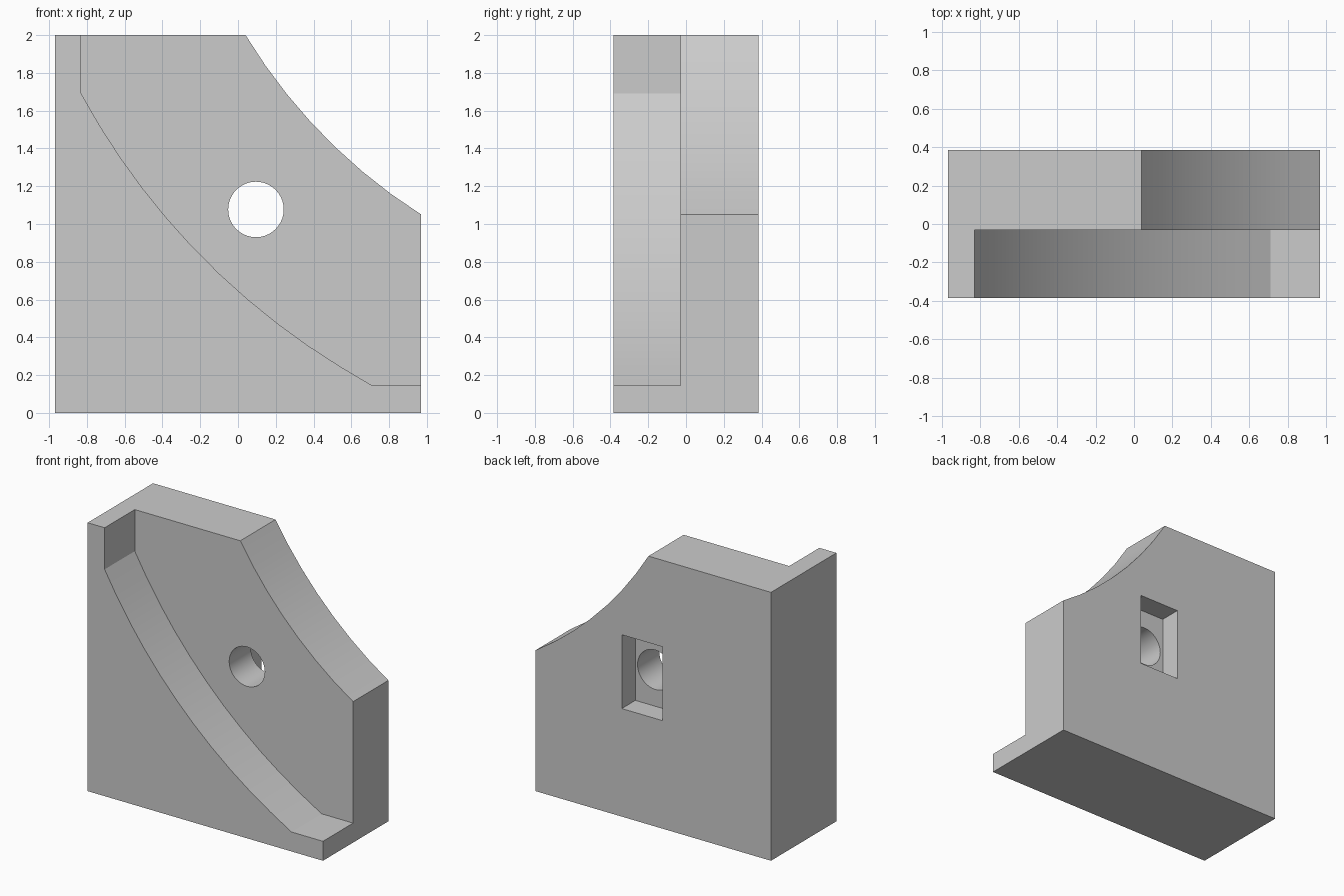
import bpy, bmesh, math

if "Cube" in bpy.data.objects:
    bpy.data.objects.remove(bpy.data.objects["Cube"])

grey = bpy.data.materials.new("light grey")
grey.use_nodes = True
grey.diffuse_color = (0.6, 0.6, 0.6, 1)
grey.node_tree.nodes["Principled BSDF"].inputs["Base Color"].default_value = grey.diffuse_color

CENTRE = (2.545, 3.52)  # shared centre of both curved edges, in x and z


def arc(start, end, steps):
    """Points on a circle about CENTRE from start to end, in x and z."""
    a, b = (math.atan2(p[1] - CENTRE[1], p[0] - CENTRE[0]) % math.tau for p in (start, end))
    r = math.dist(start, CENTRE)
    inner = [a + (b - a) * i / steps for i in range(1, steps)]
    return [start] + [(CENTRE[0] + r * math.cos(t), CENTRE[1] + r * math.sin(t)) for t in inner] + [end]


def prism(name, profile, y0, y1):
    """Extrude an x-z profile from y0 to y1."""
    bm = bmesh.new()
    face = bm.faces.new([bm.verts.new((x, y0, z)) for x, z in profile])
    ext = bmesh.ops.extrude_face_region(bm, geom=[face])["geom"]
    verts = [v for v in ext if isinstance(v, bmesh.types.BMVert)]
    bmesh.ops.translate(bm, vec=(0, y1 - y0, 0), verts=verts)
    bmesh.ops.recalc_face_normals(bm, faces=bm.faces)
    mesh = bpy.data.meshes.new(name)
    bm.to_mesh(mesh)
    bm.free()
    mesh.materials.append(grey)
    obj = bpy.data.objects.new(name, mesh)
    bpy.context.collection.objects.link(obj)
    return obj


W, D = 0.97, 0.385

# Block with a concave upper corner
block = prism("bracket_block",
              [(-W, 0), (W, 0)] + arc((0.04, 2), (W, 1.05), 7)[::-1] + [(-W, 2)], -D, D)

# Curved front recess, round bore and rectangular rear pocket
recess = prism("recess_cutter",
               arc((-0.83, 1.69), (0.71, 0.145), 11) + [(1.2, 0.145), (1.2, 2.2), (-0.83, 2.2)],
               -0.6, -0.03)
circle = [math.tau * i / 40 for i in range(40)]
bore = prism("bore_cutter",
             [(0.095 + 0.147 * math.cos(t), 1.077 + 0.147 * math.sin(t)) for t in circle], -0.2, 0.6)
pocket = prism("pocket_cutter",
               [(-0.075, 0.805), (0.26, 0.805), (0.26, 1.355), (-0.075, 1.355)], 0.225, 0.6)

bpy.ops.object.select_all(action="DESELECT")
block.select_set(True)
bpy.context.view_layer.objects.active = block
for cutter in (recess, pocket, bore):
    cutter.hide_render = True
    mod = block.modifiers.new(cutter.name, "BOOLEAN")
    mod.operation = "DIFFERENCE"
    mod.solver = "EXACT"
    mod.object = cutter
    bpy.ops.object.modifier_apply(modifier=mod.name)
    bpy.data.objects.remove(cutter)

bpy.ops.object.shade_smooth_by_angle(angle=math.radians(25))
